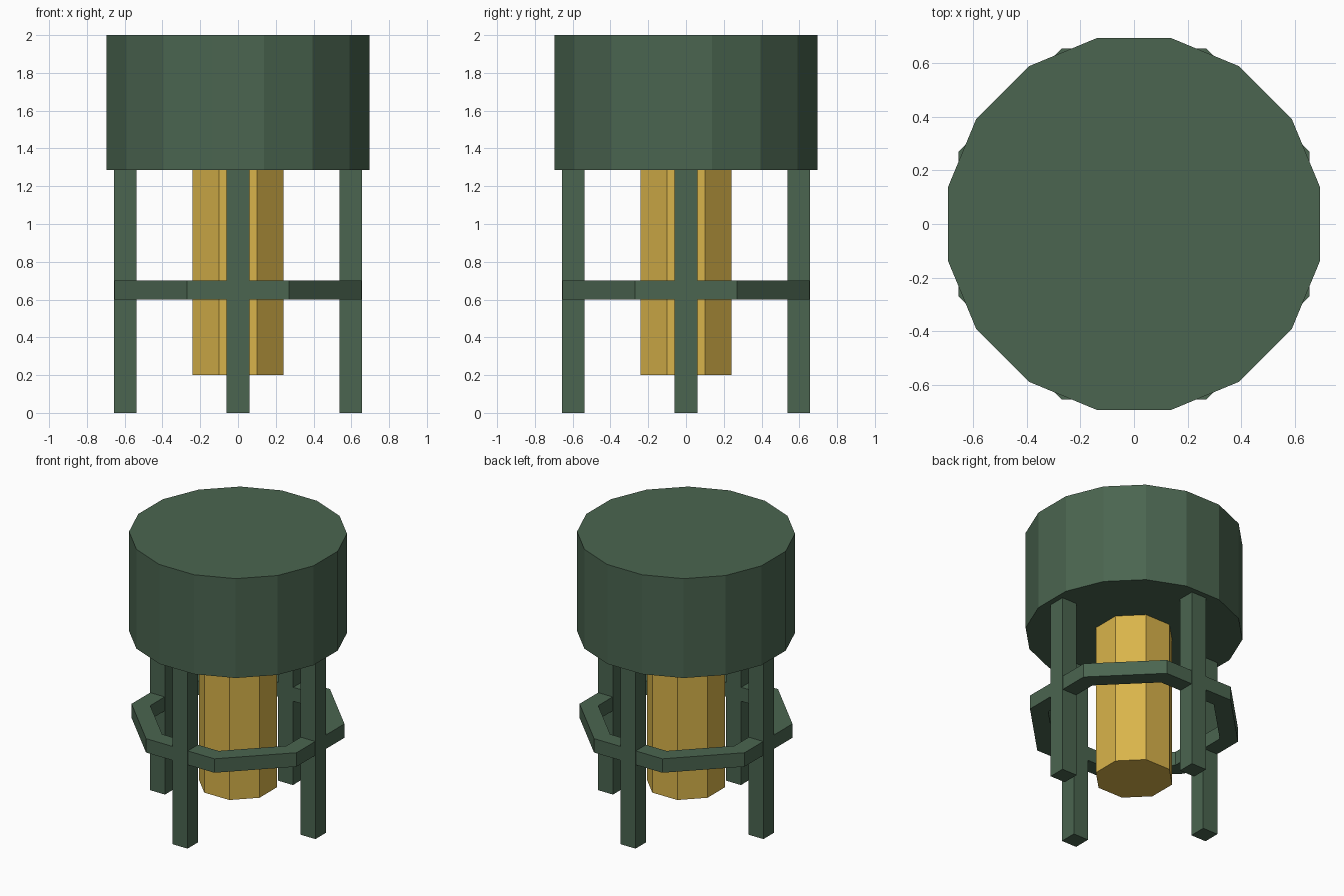
import bpy
import bmesh
from math import cos, sin, pi

if "Cube" in bpy.data.objects:
    bpy.data.objects.remove(bpy.data.objects["Cube"], do_unlink=True)


def make_material(name, rgb):
    mat = bpy.data.materials.new(name)
    mat.use_nodes = True
    mat.diffuse_color = (*rgb, 1)
    mat.node_tree.nodes["Principled BSDF"].inputs["Base Color"].default_value = (*rgb, 1)
    return mat


green = make_material("dark green", (0.069, 0.130, 0.080))
yellow = make_material("golden yellow", (0.694, 0.456, 0.069))


def add_object(name, bm, mat):
    bmesh.ops.recalc_face_normals(bm, faces=bm.faces)
    mesh = bpy.data.meshes.new(name)
    bm.to_mesh(mesh)
    bm.free()
    mesh.materials.append(mat)
    obj = bpy.data.objects.new(name, mesh)
    bpy.context.collection.objects.link(obj)
    return obj


def loop(bm, sides, apothem, z):
    """Regular polygon of vertices with flat sides facing the axes."""
    r = apothem / cos(pi / sides)
    angles = [(i + 0.5) * 2 * pi / sides for i in range(sides)]
    return [bm.verts.new((r * cos(a), r * sin(a), z)) for a in angles]


def bridge(bm, a, b):
    n = len(a)
    for i in range(n):
        j = (i + 1) % n
        bm.faces.new((a[i], a[j], b[j], b[i]))


def prism(name, sides, apothem, z0, z1, mat):
    bm = bmesh.new()
    low, high = loop(bm, sides, apothem, z0), loop(bm, sides, apothem, z1)
    bridge(bm, low, high)
    bm.faces.new(low)
    bm.faces.new(high)
    return add_object(name, bm, mat)


# Tank and central pipe
prism("tank", 16, 0.695, 1.287, 2.0, green)
prism("central_pipe", 8, 0.24, 0.2, 1.29, yellow)

# Octagonal brace ring joining the legs
bm = bmesh.new()
section = [(0.655, 0.6), (0.655, 0.7), (0.54, 0.7), (0.54, 0.6)]
loops = [loop(bm, 8, apothem, z) for apothem, z in section]
for k in range(4):
    bridge(bm, loops[k], loops[(k + 1) % 4])
add_object("brace_ring", bm, green)

# Four square legs
places = {"left": (1, 0), "right": (-1, 0), "front": (0, -1), "back": (0, 1)}
for side, (x, y) in places.items():
    leg = prism(side + "_leg", 4, 0.06, 0, 1.29, green)
    leg.location = (x * 0.597, y * 0.597, 0)
